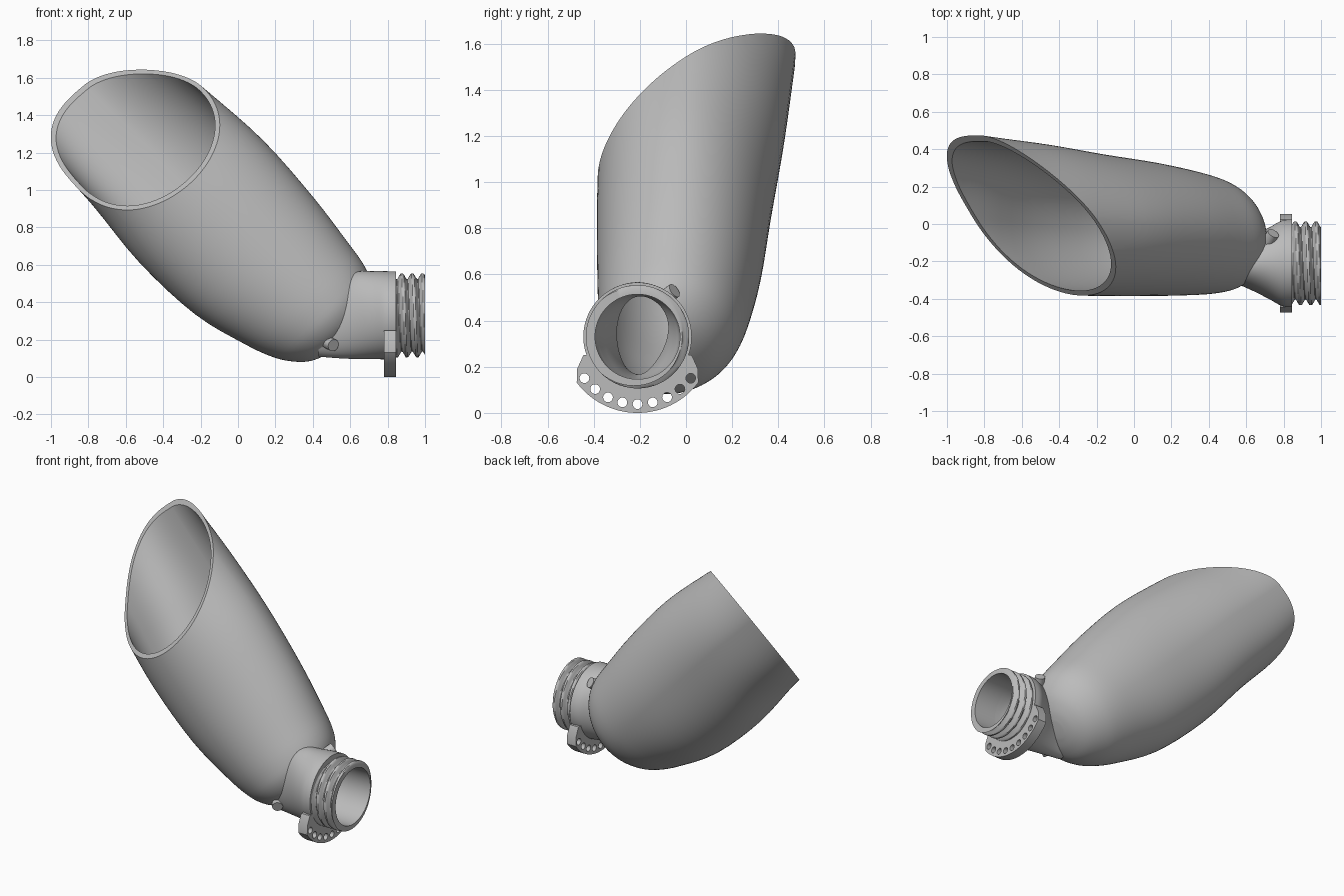
import bpy, bmesh, math
from mathutils import Vector, Matrix

if "Cube" in bpy.data.objects:
    bpy.data.objects.remove(bpy.data.objects["Cube"])

grey = bpy.data.materials.new("plain_grey")
grey.use_nodes = True
grey.diffuse_color = (0.5, 0.5, 0.5, 1)
grey.node_tree.nodes["Principled BSDF"].inputs["Base Color"].default_value = (0.5, 0.5, 0.5, 1)

AXIS_Y, AXIS_Z = -0.21, 0.33      # centre line of the collar
WALL = 0.026


def make(name, bm):
    bmesh.ops.recalc_face_normals(bm, faces=bm.faces)
    mesh = bpy.data.meshes.new(name)
    bm.to_mesh(mesh)
    bm.free()
    mesh.materials.append(grey)
    ob = bpy.data.objects.new(name, mesh)
    bpy.context.collection.objects.link(ob)
    return ob


def loft(rings):
    """Closed skin through rings of equal point count."""
    bm = bmesh.new()
    loops = [[bm.verts.new(p) for p in ring] for ring in rings]
    n = len(loops[0])
    for a, b in zip(loops, loops[1:]):
        for i in range(n):
            j = (i + 1) % n
            bm.faces.new((a[i], a[j], b[j], b[i]))
    bm.faces.new(loops[0])
    bm.faces.new(loops[-1])
    return bm


def combine(target, other, operation):
    """Apply a boolean and discard the second object."""
    other.hide_render = True
    mod = target.modifiers.new("cut", 'BOOLEAN')
    mod.operation, mod.object, mod.solver = operation, other, 'EXACT'
    bpy.context.view_layer.update()
    graph = bpy.context.evaluated_depsgraph_get()
    mesh = bpy.data.meshes.new_from_object(target.evaluated_get(graph))
    target.modifiers.clear()
    target.data = mesh
    bpy.data.objects.remove(other)


def smooth(ob, degrees=35):
    bpy.ops.object.select_all(action='DESELECT')
    ob.select_set(True)
    bpy.context.view_layer.objects.active = ob
    bpy.ops.object.shade_smooth_by_angle(angle=math.radians(degrees))


def spline(keys, steps):
    """Catmull-Rom through rows of numbers."""
    rows = []
    ext = [keys[0]] + keys + [keys[-1]]
    for a, b, c, d in zip(ext, ext[1:], ext[2:], ext[3:]):
        for s in range(steps):
            t = s / steps
            rows.append([q + t / 2 * (r - p + t * (2 * p - 5 * q + 4 * r - e + t * (3 * (q - r) + e - p)))
                         for p, q, r, e in zip(a, b, c, d)])
    return rows + [keys[-1]]


# Cup sections down a 45 degree axis: distance, low, high, front, back
SECTIONS = [
    (-1.95, .17, .90, -.36, .50), (-1.55, .12, .93, -.37, .46),
    (-1.2, .10, .965, -.375, .425), (-.8, .06, .99, -.385, .375),
    (-.4, .075, .965, -.385, .33), (-.1, .15, .925, -.38, .28),
    (.05, .205, .90, -.37, .24), (.14, .26, .86, -.35, .19),
    (.21, .33, .79, -.30, .12), (.25, .42, .70, -.22, .04),
    (.265, .50, .62, -.13, -.03)]


def cup(name, inset):
    rings = []
    for v, low, high, front, back in spline(SECTIONS, 4):
        fade = min(1, max(0, -v / 1.5))
        ring = []
        for i in range(96):
            c, s = math.cos(math.tau * i / 96), math.sin(math.tau * i / 96)
            n = 2 if c < 0 else (2 + .9 * fade if s < 0 else 2 - .25 * fade)
            ry = (back - front) / 2 - inset
            ru = (high - low) / 2 - inset
            y = (back + front) / 2 + math.copysign(abs(c) ** (2 / n), c) * ry
            u = (high + low) / 2 + math.copysign(abs(s) ** (2 / n), s) * ru
            d = v - inset
            ring.append(((u + d) * math.sqrt(.5), y, (u - d) * math.sqrt(.5)))
        rings.append(ring)
    return make(name, loft(rings))


def tube(name, rows, count=72):
    """Rows along x: position, half width, bottom, top."""
    rings = []
    for x, ry, bottom, top in rows:
        rings.append([(x, AXIS_Y + ry * math.cos(math.tau * i / count),
                       (top + bottom) / 2 + (top - bottom) / 2 * math.sin(math.tau * i / count))
                      for i in range(count)])
    return make(name, loft(rings))


def rod(bm, start, end, radius, sides=20):
    start, end = Vector(start), Vector(end)
    turn = (end - start).to_track_quat('Z', 'Y').to_matrix().to_4x4()
    bmesh.ops.create_cone(bm, cap_ends=True, segments=sides, radius1=radius, radius2=radius,
                          depth=(end - start).length,
                          matrix=Matrix.Translation((start + end) / 2) @ turn)


# Cup with a slanted mouth
body = cup("cup_body", 0)
bm = bmesh.new()
bm.from_mesh(body.data)
cut = bmesh.ops.bisect_plane(bm, geom=bm.verts[:] + bm.edges[:] + bm.faces[:],
                             plane_co=(0, 0, 1.698), plane_no=(-.84, -1.17, 1), clear_outer=True)
bmesh.ops.contextual_create(bm, geom=[g for g in cut["geom_cut"] if isinstance(g, bmesh.types.BMEdge)])
bmesh.ops.recalc_face_normals(bm, faces=bm.faces)
bm.to_mesh(body.data)
bm.free()

# Collar flaring from the cup to a round neck
collar = tube("collar", spline([(.43, .08, .11, .42), (.52, .10, .102, .50), (.62, .14, .097, .56),
                                (.72, .19, .096, .566), (.79, .228, .095, .566), (.845, .235, .095, .565)], 4))
combine(body, collar, 'UNION')

# Two small cord bosses beside the collar
for a, b in (((.45, -.22, .20), (.51, -.31, .17)), ((.70, -.12, .48), (.745, -.05, .53))):
    bm = bmesh.new()
    rod(bm, a, b, .033)
    combine(body, make("cord_boss", bm), 'UNION')

# Hollow interior and bore
combine(body, cup("cup_hollow", WALL), 'DIFFERENCE')
bore_rows = [(.42, .07, .17, .38), (.52, .085, .16, .44), (.62, .12, .15, .50),
             (.72, .165, .145, .515), (.80, .184, .146, .514), (1.1, .184, .146, .514)]
combine(body, tube("bore", spline(bore_rows, 4)), 'DIFFERENCE')
smooth(body)

# Screw thread: helical ridges outside, plain bore inside
PITCH, COUNT = .055, 72
rings = []
for k in range(33):
    x = .835 + .165 * k / 32
    ring = []
    for i in range(COUNT):
        phase = ((x - .835) / PITCH - i / COUNT) % 1
        r = .194 + .03 * min(1, max(0, 1.6 * (1 - abs(2 * phase - 1)) - .2))
        a = math.tau * i / COUNT
        ring.append((x, AXIS_Y + r * math.cos(a), AXIS_Z + r * math.sin(a)))
    rings.append(ring)
for x in (1.0, .835):
    rings.append([(x, AXIS_Y + .184 * math.cos(math.tau * i / COUNT),
                   AXIS_Z + .184 * math.sin(math.tau * i / COUNT)) for i in range(COUNT)])
bm = loft(rings)
bmesh.ops.delete(bm, geom=[f for f in bm.faces if len(f.verts) > 4], context='FACES')
smooth(make("screw_thread", bm), 40)

# Crescent flange under the collar with a row of holes
outline = [(-.235, .25), (-.262, .19)]
outline += [(.33 * math.cos(math.radians(a)), AXIS_Z + .33 * math.sin(math.radians(a)))
            for a in range(217, 324, 2)]
outline += [(.262, .19), (.235, .25)]
outline += [(.215 * math.cos(math.radians(a)), AXIS_Z + .215 * math.sin(math.radians(a)))
            for a in range(338, 201, -4)]
flange = make("flange", loft([[(x, AXIS_Y + y, z) for y, z in outline] for x in (.78, .845)]))
bm = bmesh.new()
for k in range(9):
    a = math.radians(218 + 13 * k)
    y, z = AXIS_Y + .292 * math.cos(a), AXIS_Z + .292 * math.sin(a)
    rod(bm, (.7, y, z), (.9, y, z), .021)
combine(flange, make("hole_cutters", bm), 'DIFFERENCE')
smooth(flange)
